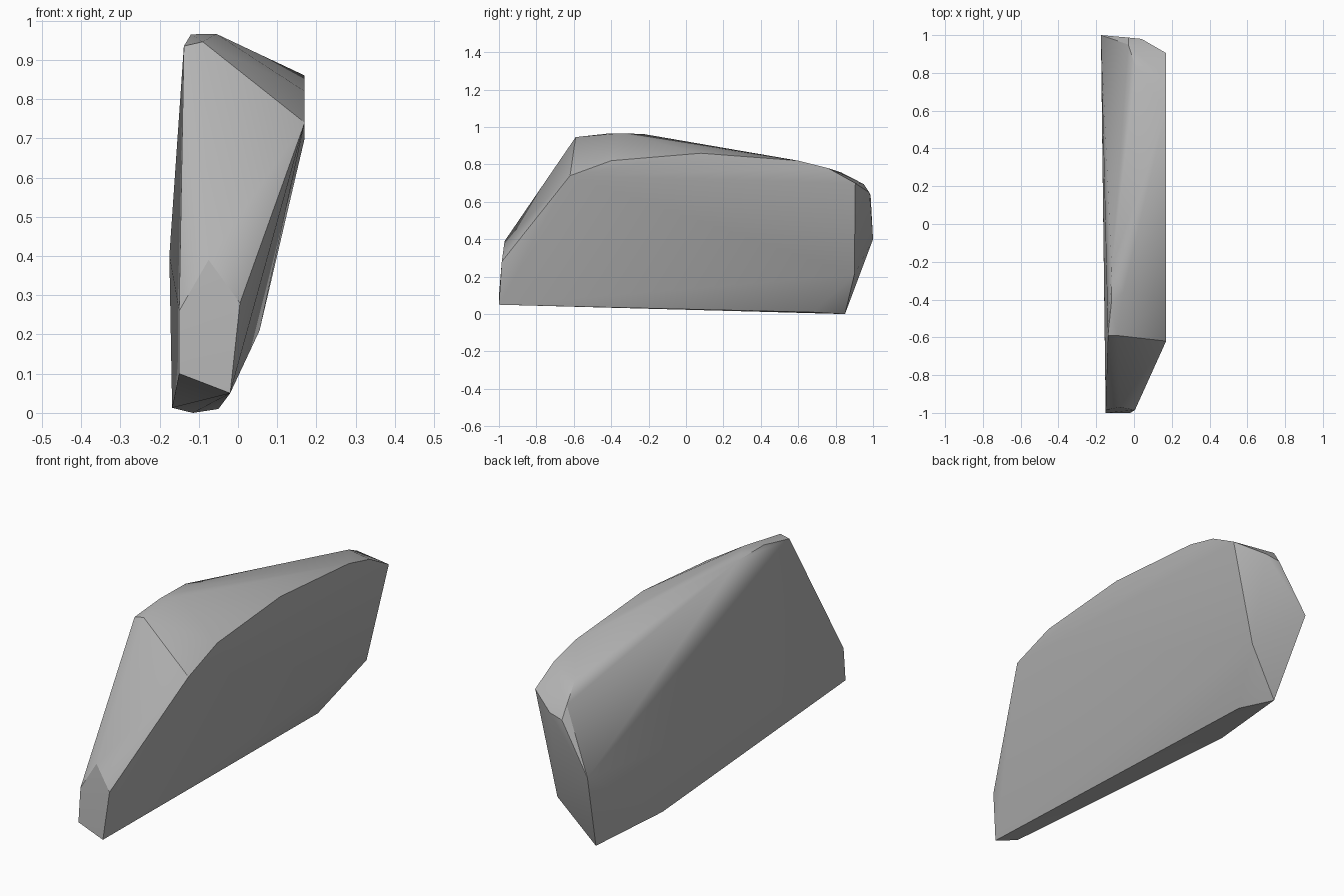
import bpy
import bmesh
import math

default_cube = bpy.data.objects.get("Cube")
if default_cube:
    bpy.data.objects.remove(default_cube, do_unlink=True)


def make_material(name, colour):
    material = bpy.data.materials.new(name)
    material.use_nodes = True
    material.diffuse_color = colour
    shader = material.node_tree.nodes["Principled BSDF"]
    shader.inputs["Base Color"].default_value = colour
    shader.inputs["Roughness"].default_value = 0.9
    return material


def hull_object(name, corners, material):
    """Wrap the corner points in a tight faceted skin."""
    mesh = bpy.data.meshes.new(name)
    bm = bmesh.new()
    for corner in corners:
        bm.verts.new(corner)
    result = bmesh.ops.convex_hull(bm, input=bm.verts[:])
    spare = {v for v in result["geom_interior"] + result["geom_unused"]
             if isinstance(v, bmesh.types.BMVert)}
    bmesh.ops.delete(bm, geom=list(spare), context="VERTS")
    bmesh.ops.recalc_face_normals(bm, faces=bm.faces[:])
    bm.to_mesh(mesh)
    bm.free()
    mesh.materials.append(material)
    obj = bpy.data.objects.new(name, mesh)
    bpy.context.collection.objects.link(obj)
    return obj


# Upper rim of the overhanging side, as (y, z) at a constant x
RIM_X = 0.17
rim_profile = [(-0.62, 0.74), (-0.4, 0.82), (0.08, 0.86),
               (0.6, 0.82), (0.76, 0.78), (0.905, 0.7)]
rim = [(RIM_X, y, z) for y, z in rim_profile]

# Crest running along the top and falling away to the back
crest = [(-0.138, -0.59, 0.935), (-0.09, -0.59, 0.946), (-0.12, -0.42, 0.965),
         (-0.055, -0.36, 0.966), (-0.118, -0.23, 0.963),
         (0.01, 0.83, 0.757), (-0.03, 0.95, 0.695)]

# Blunt nose at the front
nose = [(-0.075, -0.97, 0.39), (-0.15, -0.985, 0.26), (-0.15, -1, 0.1),
        (-0.02, -1, 0.05), (0.005, -0.985, 0.28)]

# Chipped back end
tail = [(0.04, 0.98, 0.65), (-0.03, 0.987, 0.635), (-0.175, 1, 0.4),
        (0.055, 0.9, 0.21)]

# Narrow underside
base = [(-0.115, 0.85, 0), (-0.168, 0.42, 0.013), (-0.05, 0.68, 0.01)]

stone = make_material("stone grey", (0.45, 0.45, 0.45, 1))
rock = hull_object("rock", rim + crest + nose + tail + base, stone)

# Soft shading on shallow creases, crisp edges elsewhere
bpy.ops.object.select_all(action="DESELECT")
rock.select_set(True)
bpy.context.view_layer.objects.active = rock
bpy.ops.object.shade_smooth_by_angle(angle=math.radians(30))
